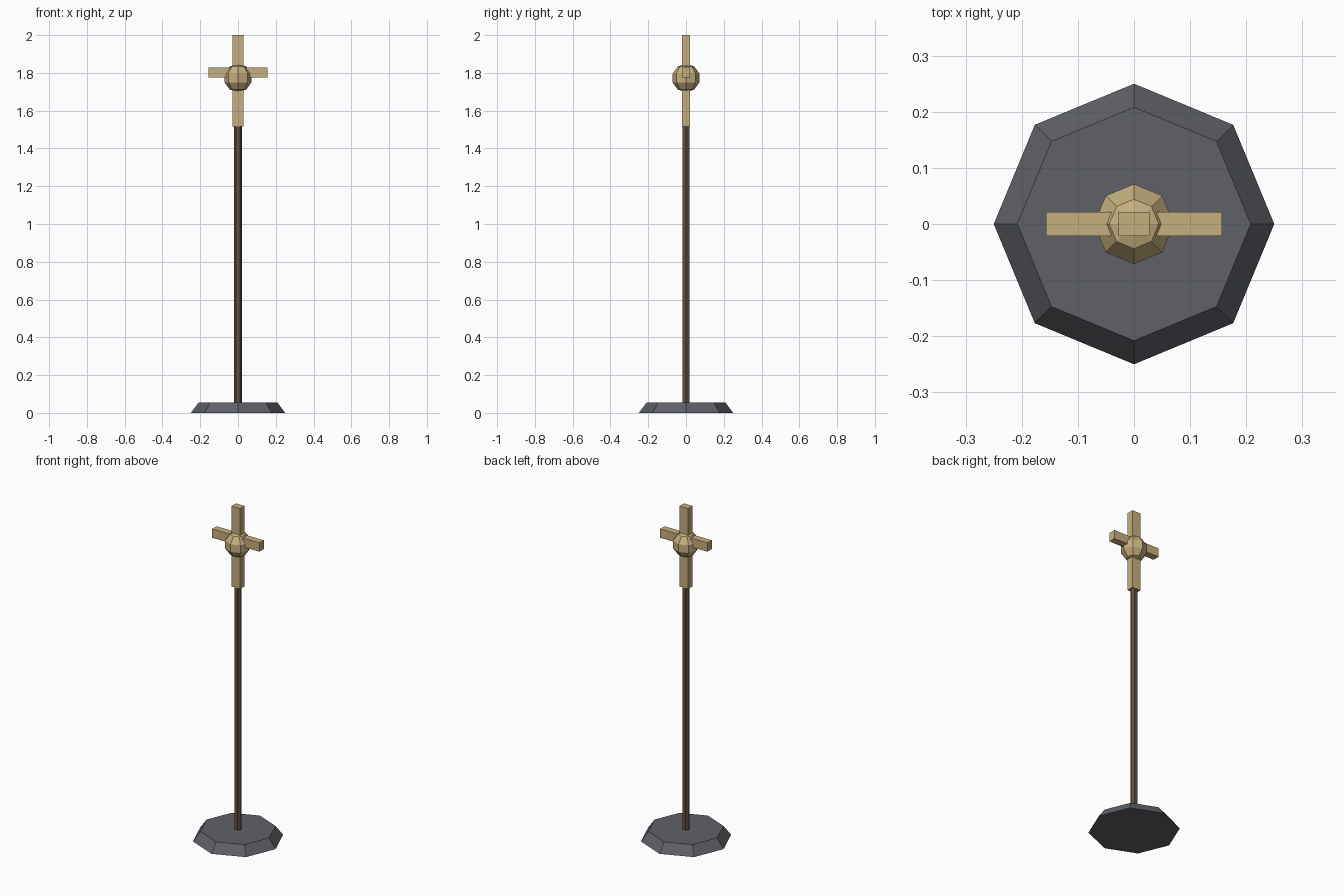
import bpy, bmesh
from math import radians
from mathutils import Matrix, Vector

cube = bpy.data.objects.get("Cube")
if cube:
    bpy.data.objects.remove(cube, do_unlink=True)


def material(name, color):
    mat = bpy.data.materials.new(name)
    mat.use_nodes = True
    mat.diffuse_color = (*color, 1)
    bsdf = next(n for n in mat.node_tree.nodes if n.type == 'BSDF_PRINCIPLED')
    bsdf.inputs["Base Color"].default_value = (*color, 1)
    return mat


def add_part(name, bm, mat):
    mesh = bpy.data.meshes.new(name)
    bm.to_mesh(mesh)
    bm.free()
    mesh.materials.append(mat)
    obj = bpy.data.objects.new(name, mesh)
    bpy.context.collection.objects.link(obj)
    return obj


def prism(name, sides, r_bottom, r_top, z0, z1, mat):
    # First corner points along +x
    bm = bmesh.new()
    place = Matrix.Translation((0, 0, (z0 + z1) / 2)) @ Matrix.Rotation(radians(90), 4, 'Z')
    bmesh.ops.create_cone(bm, cap_ends=True, segments=sides, radius1=r_bottom,
                          radius2=r_top, depth=z1 - z0, matrix=place)
    return add_part(name, bm, mat)


def box(name, size, center, mat):
    bm = bmesh.new()
    bmesh.ops.create_cube(bm, size=1, matrix=Matrix.LocRotScale(Vector(center), None, Vector(size)))
    return add_part(name, bm, mat)


stone = material("dark grey stone", (0.115, 0.12, 0.14))
wood = material("brown wood", (0.13, 0.08, 0.055))
gold = material("pale gold", (0.56, 0.43, 0.21))

# Bevelled foot and slim shaft
prism("base", 8, 0.25, 0.208, 0, 0.056, stone)
prism("pole", 6, 0.021, 0.021, 0.05, 1.52, wood)

# Cross on top
box("cross_upright", (0.056, 0.042, 0.485), (0, 0, 1.7575), gold)
box("cross_arm", (0.314, 0.042, 0.053), (0, 0, 1.801), gold)

# Faceted knob at the crossing
bm = bmesh.new()
bmesh.ops.create_uvsphere(bm, u_segments=8, v_segments=5, radius=0.075,
                          matrix=Matrix.Translation((0, 0, 1.773)))
add_part("knob", bm, gold)
